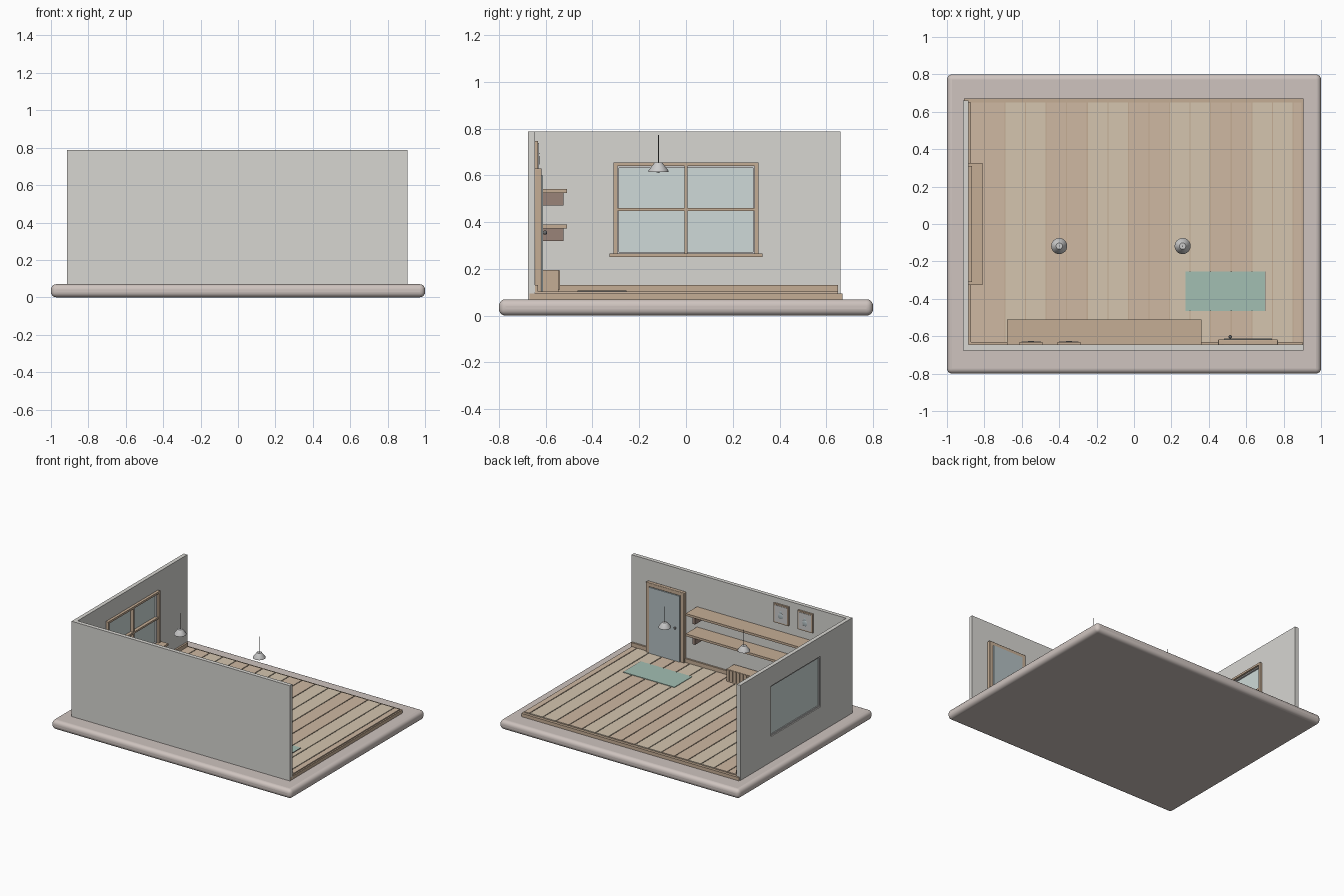
import bpy, math

if "Cube" in bpy.data.objects:
    bpy.data.objects.remove(bpy.data.objects["Cube"])

def mat(name, r, g, b):
    m = bpy.data.materials.new(name)
    m.diffuse_color = (r, g, b, 1)
    m.use_nodes = True
    m.node_tree.nodes["Principled BSDF"].inputs["Base Color"].default_value = m.diffuse_color
    return m

BASE = mat("stone", 0.62, 0.55, 0.52)
WALL = mat("plaster", 0.68, 0.67, 0.64)
WOOD = mat("wood", 0.56, 0.42, 0.30)
PLANK_A = mat("plank_light", 0.66, 0.56, 0.43)
PLANK_B = mat("plank_warm", 0.62, 0.48, 0.36)
DARK = mat("dark_wood", 0.32, 0.23, 0.19)
GLASS = mat("glass", 0.62, 0.70, 0.69)
DOOR = mat("door_paint", 0.45, 0.52, 0.54)
RUG = mat("rug_green", 0.36, 0.52, 0.45)
WHITE = mat("white", 0.82, 0.82, 0.79)
METAL = mat("metal", 0.15, 0.15, 0.15)

def box(name, x, y, z, m, bevel=0, seg=2):
    """Box from (min, max) pairs."""
    bpy.ops.mesh.primitive_cube_add(size=1, location=[sum(p) / 2 for p in (x, y, z)])
    o = bpy.context.object
    o.name = name
    o.scale = [p[1] - p[0] for p in (x, y, z)]
    bpy.ops.object.transform_apply(location=False, rotation=False, scale=True)
    o.data.materials.append(m)
    if bevel:
        b = o.modifiers.new("bevel", 'BEVEL')
        b.width, b.segments = bevel, seg
        bpy.ops.object.shade_smooth_by_angle(angle=math.radians(35))
    return o

def lathe(name, profile, loc, m, n=24):
    """Revolve (radius, height) points around z."""
    verts = [(r * math.cos(2 * math.pi * i / n), r * math.sin(2 * math.pi * i / n), z)
             for r, z in profile for i in range(n)]
    faces = [(j * n + i, j * n + (i + 1) % n, (j + 1) * n + (i + 1) % n, (j + 1) * n + i)
             for j in range(len(profile) - 1) for i in range(n)]
    me = bpy.data.meshes.new(name)
    me.from_pydata(verts, [], faces)
    o = bpy.data.objects.new(name, me)
    bpy.context.collection.objects.link(o)
    o.location = loc
    me.materials.append(m)
    bpy.context.view_layer.objects.active = o
    bpy.ops.object.select_all(action='DESELECT')
    o.select_set(True)
    bpy.ops.object.shade_smooth_by_angle(angle=math.radians(35))
    return o

# Base plinth and floor slab
box("base", (-1, 1), (-.8, .8), (0, .07), BASE, .028, 5)
box("floor_slab", (-.91, .905), (-.67, .67), (.065, .095), WOOD)

# Floor planks running front to back
for i in range(17):
    x0 = -.91 + .11 * i
    box("plank", (max(x0, -.885) + .003, min(x0 + .107, .895)), (-.645, .65), (.09, .103),
        PLANK_B if i % 4 < 2 else PLANK_A)

# Front wall, and left wall built around the window opening
box("front_wall", (-.915, .905), (-.675, -.645), (.07, .788), WALL)
LX = (-.915, -.885)
W, Z0, Z1 = .297, .262, .643
box("left_wall_lower", LX, (-.645, .66), (.07, Z0), WALL)
box("left_wall_upper", LX, (-.645, .66), (Z1, .788), WALL)
box("left_wall_a", LX, (-.645, -W), (Z0, Z1), WALL)
box("left_wall_b", LX, (W, .66), (Z0, Z1), WALL)

# Baseboards
box("front_baseboard", (-.885, .9), (-.645, -.632), (.1, .132), WOOD)
box("left_baseboard", (-.885, -.872), (-.645, .65), (.1, .132), WOOD)

# Window: pane, white lining, wooden frame, bars and sill
box("window_pane", (-.902, -.892), (-W, W), (Z0, Z1), GLASS)
for s in (-1, 1):
    ys = sorted((s * .286, s * W))
    box("window_lining_side", (-.908, -.88), ys, (Z0, Z1), WHITE)
    yf = sorted((s * .294, s * .31))
    box("window_frame_side", (-.885, -.865), yf, (.255, .655), WOOD)
for z in (Z0, Z1 - .011):
    box("window_lining", (-.908, -.88), (-W, W), (z, z + .011), WHITE)
box("window_frame_top", (-.885, -.865), (-.31, .31), (.64, .655), WOOD)
box("window_mullion", (-.893, -.867), (-.007, .007), (Z0, Z1), WOOD)
box("window_crossbar", (-.893, -.868), (-W, W), (.448, .461), WOOD)
box("window_sill", (-.885, -.81), (-.327, .327), (.25, .266), WOOD)

# Door with frame and knob
for x in ((.45, .482), (.738, .77)):
    box("door_jamb", x, (-.646, -.618), (.1, .63), WOOD, .004)
box("door_head", (.45, .77), (-.646, -.618), (.6, .63), WOOD, .004)
box("door_panel", (.482, .738), (-.646, -.612), (.103, .6), DOOR)
bpy.ops.mesh.primitive_uv_sphere_add(segments=16, ring_count=8, radius=.009, location=(.515, -.603, .355))
bpy.context.object.name = "door_knob"
bpy.context.object.data.materials.append(METAL)
bpy.ops.object.shade_smooth()

# Wall shelves with brackets
for z in (.372, .525):
    box("shelf", (-.68, .36), (-.646, -.51), (z, z + .017), WOOD)
    for x in (-.6, .3):
        box("shelf_bracket", (x - .01, x + .01), (-.646, -.523), (z - .053, z), DARK)

# Low slatted bench under the shelves
box("bench", (-.6, .045), (-.635, -.545), (.103, .195), WOOD)
for i in range(22):
    x = -.592 + i * .029
    box("bench_slat", (x, x + .018), (-.546, -.539), (.112, .193), WOOD)

# Two framed pictures with a small vase motif
for x in (-.55, -.348):
    box("picture_frame", (x - .062, x + .062), (-.646, -.632), (.605, .748), WOOD)
    box("picture_mat", (x - .052, x + .052), (-.64, -.629), (.615, .738), WHITE)
    for r, z in ((.022, .665), (.012, .694)):
        bpy.ops.mesh.primitive_uv_sphere_add(segments=16, ring_count=8, radius=r, location=(x, -.63, z))
        o = bpy.context.object
        o.name = "picture_motif"
        o.scale = (1, .2, 1)
        o.data.materials.append(DOOR)
        bpy.ops.object.shade_smooth()

# Rug with a dark trim at its end
box("rug", (.275, .7), (-.465, -.255), (.1, .107), RUG)
box("rug_trim", (.7, .704), (-.465, -.255), (.1, .107), METAL)

# Pendant lamps
for x in (-.4, .26):
    lathe("lamp_shade", [(0, .655), (.017, .655), (.02, .65), (.042, .622), (.043, .615),
                         (.04, .615), (.018, .645), (0, .645)], (x, -.118, 0), WHITE)
    lathe("lamp_cord", [(0, .65), (.0025, .65), (.0025, .772), (0, .772)], (x, -.118, 0), METAL, 8)
    bpy.ops.mesh.primitive_uv_sphere_add(segments=16, ring_count=8, radius=.016, location=(x, -.118, .627))
    bpy.context.object.name = "lamp_bulb"
    bpy.context.object.data.materials.append(WHITE)
    bpy.ops.object.shade_smooth()
